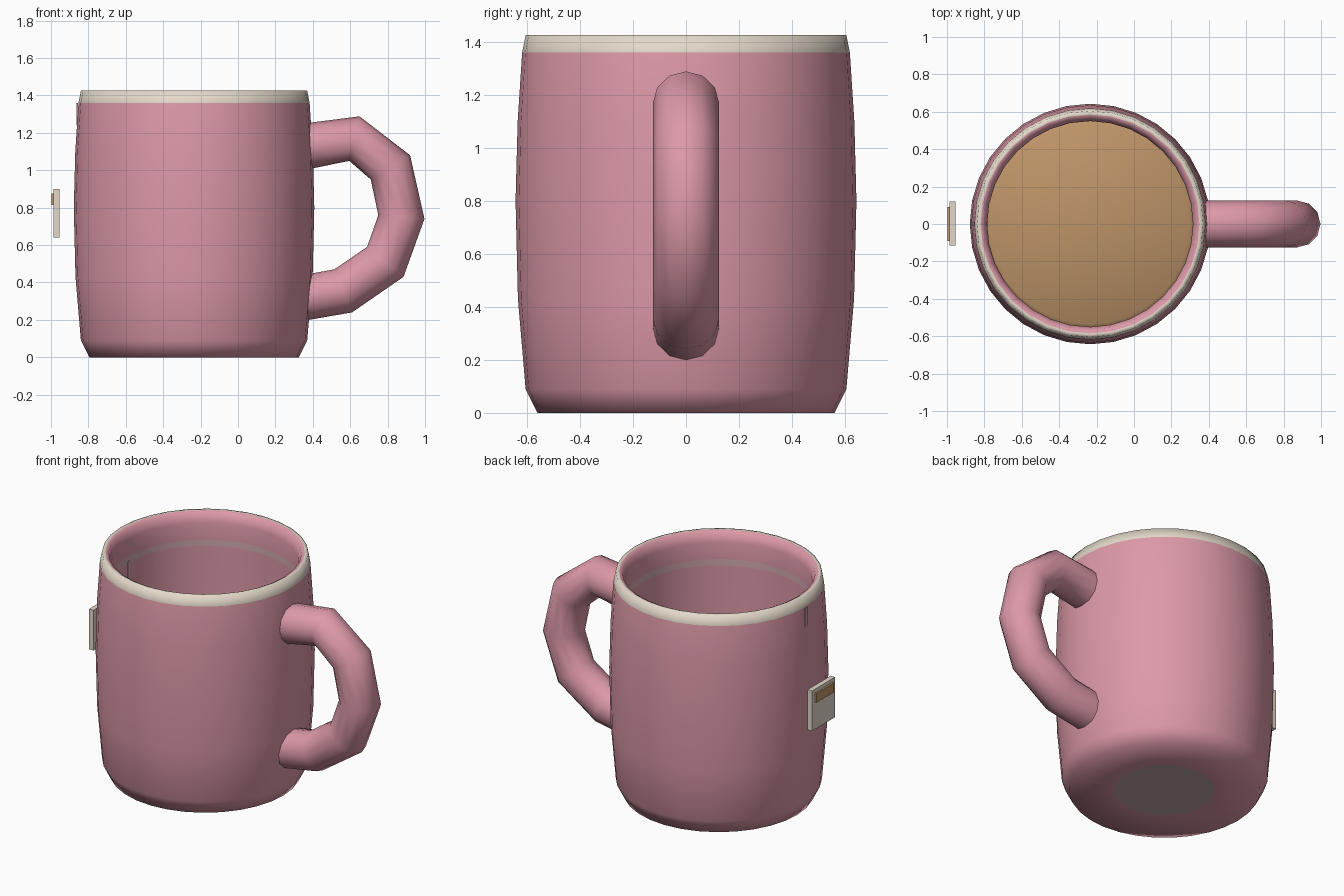
import bpy, bmesh, math
from mathutils import Vector

if "Cube" in bpy.data.objects:
    bpy.data.objects.remove(bpy.data.objects["Cube"])

CX = -0.235          # mug axis
SIDES = 32


def material(name, rgb):
    lin = [((c / 255 + 0.055) / 1.055) ** 2.4 for c in rgb]
    m = bpy.data.materials.new(name)
    m.diffuse_color = (*lin, 1)
    m.use_nodes = True
    m.node_tree.nodes["Principled BSDF"].inputs["Base Color"].default_value = m.diffuse_color
    return m


pink = material("pink_glaze", (221, 153, 168))
cream = material("cream", (228, 217, 202))
brown = material("tea_brown", (190, 148, 104))
stain = material("pale_stain", (212, 172, 175))
grey = material("bare_clay", (190, 168, 164))


def make(name, bm, mats, smooth=None):
    bmesh.ops.recalc_face_normals(bm, faces=bm.faces)
    me = bpy.data.meshes.new(name)
    bm.to_mesh(me)
    bm.free()
    ob = bpy.data.objects.new(name, me)
    bpy.context.collection.objects.link(ob)
    for m in mats:
        me.materials.append(m)
    if smooth:
        bpy.ops.object.select_all(action='DESELECT')
        ob.select_set(True)
        bpy.context.view_layer.objects.active = ob
        bpy.ops.object.shade_smooth_by_angle(angle=math.radians(smooth))
    return ob


def loft(bm, rings, cap_ends=True):
    """Skin a list of point rings; returns the faces of every span."""
    loops = [[bm.verts.new(p) for p in r] for r in rings]
    spans = []
    for a, b in zip(loops, loops[1:]):
        n = len(a)
        spans.append([bm.faces.new((a[i], a[(i + 1) % n], b[(i + 1) % n], b[i]))
                      for i in range(n)])
    if cap_ends:
        caps = [bm.faces.new(loops[0][::-1]), bm.faces.new(loops[-1])]
        spans.insert(0, [caps[0]])
        spans.append([caps[1]])
    return spans


def circle(r, z):
    return [Vector((CX + r * math.cos(2 * math.pi * i / SIDES),
                    r * math.sin(2 * math.pi * i / SIDES), z)) for i in range(SIDES)]


def box(name, lo, hi, mat):
    bm = bmesh.new()
    bmesh.ops.create_cube(bm, size=1)
    lo, hi = Vector(lo), Vector(hi)
    for v in bm.verts:
        v.co = (lo + hi) / 2 + Vector(c * s for c, s in zip(v.co, hi - lo))
    return make(name, bm, [mat])


# Mug body: (radius, height, material of the span ending at this point)
# 0 pink, 1 cream rim, 2 tide mark, 3 unglazed foot
profile = [(0.29, 0, 3), (0.56, 0, 0), (0.605, 0.09, 0), (0.634, 0.43, 0),
           (0.643, 0.80, 0), (0.635, 1.10, 0), (0.618, 1.36, 0),
           (0.605, 1.425, 1), (0.585, 1.425, 1), (0.565, 1.415, 0),
           (0.55, 1.36, 0), (0.55, 1.25, 0), (0.55, 1.21, 2),
           (0.555, 0.80, 0), (0.55, 0.43, 0), (0.52, 0.12, 0)]
bm = bmesh.new()
spans = loft(bm, [circle(r, z) for r, z, _ in profile])
for span, (_, _, m) in zip(spans, profile):
    for f in span:
        f.material_index = m
make("mug_body", bm, [pink, cream, stain, grey], 100)

# Tea surface inside the mug
bm = bmesh.new()
loft(bm, [circle(0.54, 0.71), circle(0.55, 0.74), circle(0.535, 0.75)])
make("tea", bm, [brown], 60)

# Handle: pairs of outer and inner rim points, each pair giving a round section
pairs = [((0.35, 1.25), (0.35, 1.00)), ((0.65, 1.288), (0.595, 1.05)),
         ((0.92, 1.08), (0.71, 0.95)), ((0.997, 0.74), (0.75, 0.76)),
         ((0.885, 0.43), (0.69, 0.59)), ((0.61, 0.24), (0.515, 0.47)),
         ((0.35, 0.195), (0.35, 0.44))]
rings = []
for o, i in pairs:
    o, i = Vector((o[0], 0, o[1])), Vector((i[0], 0, i[1]))
    mid, arm = (o + i) / 2, (o - i) / 2
    rings.append([mid + arm * math.cos(t) + Vector((0, 0.125 * math.sin(t), 0))
                  for t in (2 * math.pi * k / 12 for k in range(12))])
bm = bmesh.new()
loft(bm, rings)
make("handle", bm, [pink], 70)

# Tea bag tag with its brown bar
box("tag", (-0.987, -0.115, 0.64), (-0.955, 0.12, 0.90), cream)
box("tag_bar", (-0.998, -0.09, 0.815), (-0.987, 0.09, 0.875), brown)

# Scrap of string clinging to the wall
box("string_outside", (CX - 0.629, -0.01, 1.24), (CX - 0.621, 0.01, 1.36), stain)
box("string_inside", (CX - 0.552, -0.01, 1.10), (CX - 0.546, 0.01, 1.22), stain)
